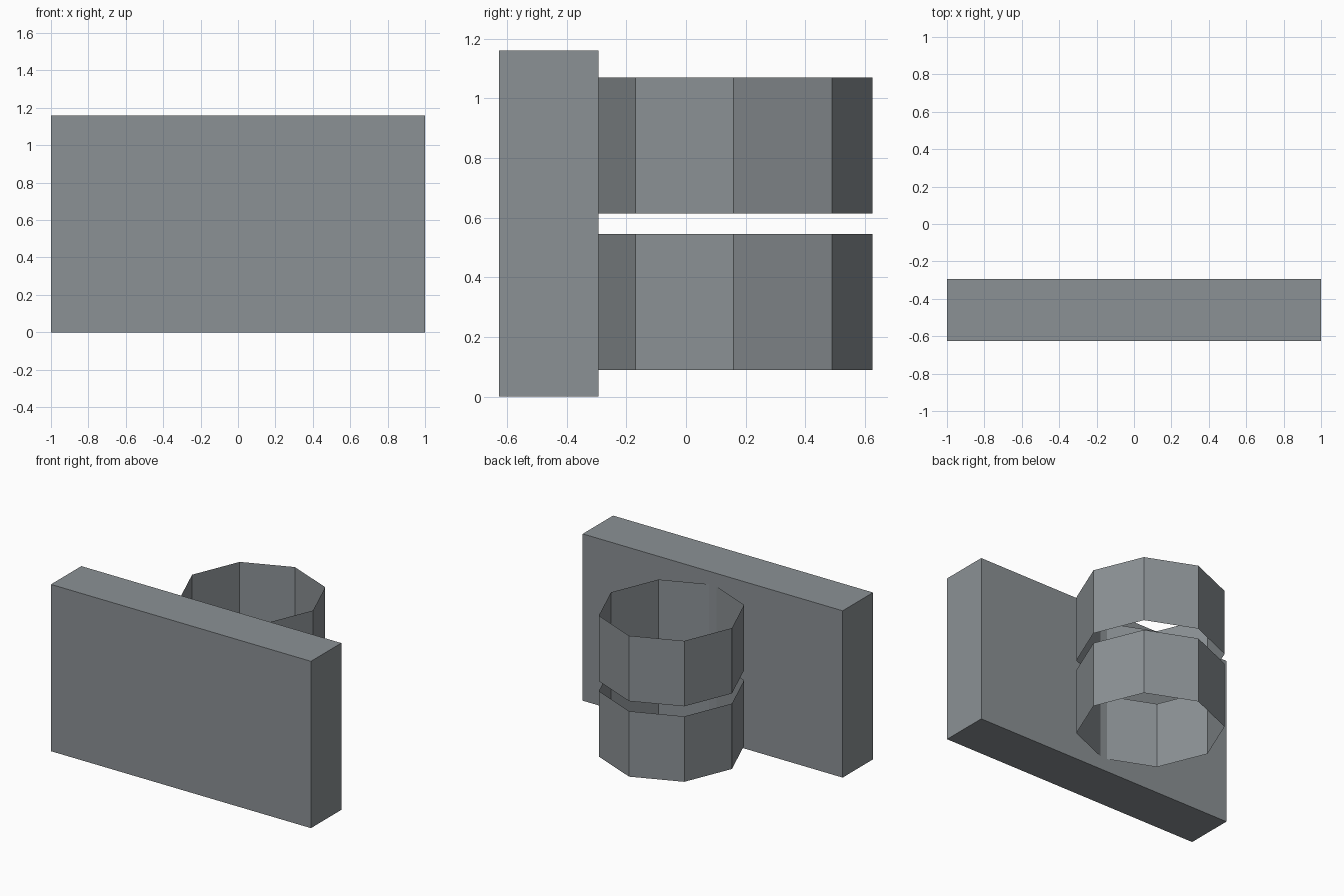
import bpy
import math

if "Cube" in bpy.data.objects:
    bpy.data.objects.remove(bpy.data.objects["Cube"])

grey = bpy.data.materials.new("slate_grey")
grey.diffuse_color = (0.26, 0.285, 0.30, 1.0)
grey.use_nodes = True
grey.node_tree.nodes["Principled BSDF"].inputs["Base Color"].default_value = grey.diffuse_color


def finish(name):
    obj = bpy.context.object
    obj.name = name
    obj.data.materials.append(grey)
    return obj


# Flat backing plate
bpy.ops.mesh.primitive_cube_add(size=1, location=(0, -0.46, 0.58))
plate = finish("backing_plate")
plate.scale = (2.0, 0.333, 1.16)

# Two open eight-sided sleeves, stacked with a gap and touching the plate
RADIUS, HEIGHT = 0.465, 0.455
for name, base in (("lower_sleeve", 0.09), ("upper_sleeve", 0.615)):
    bpy.ops.mesh.primitive_cylinder_add(
        vertices=8, radius=RADIUS, depth=HEIGHT, end_fill_type='NOTHING',
        location=(0, 0.16, base + HEIGHT / 2))
    finish(name)
